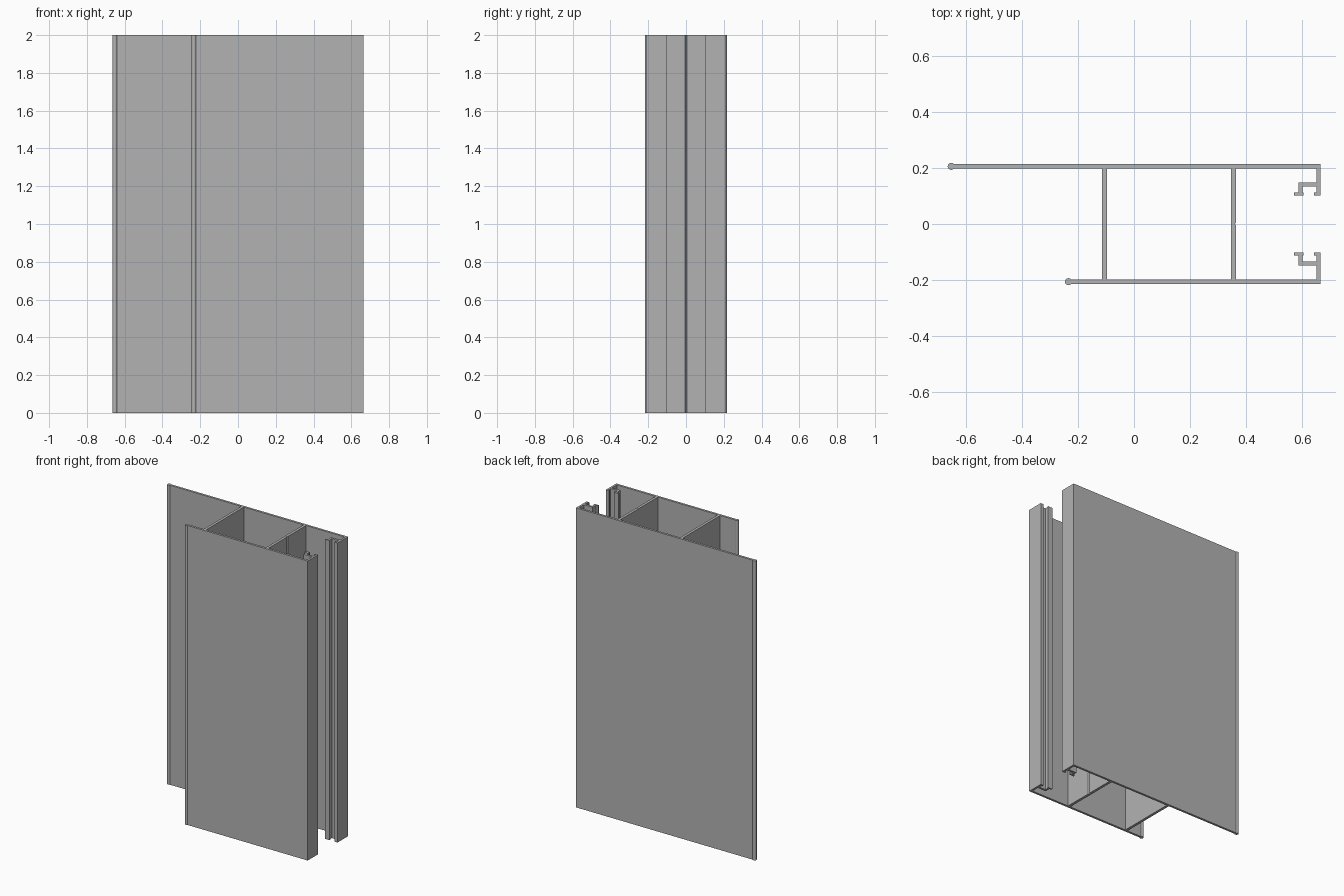
import bpy
import math

cube = bpy.data.objects.get("Cube")
if cube:
    bpy.data.objects.remove(cube, do_unlink=True)

HEIGHT = 2.0
OUT, INN = 0.213, 0.198            # outer and inner faces of the side walls
WEB_L, WEB_R, WEB_T = -0.114, 0.364, 0.018
BEAD_R = 0.0125


def bead(tip):
    """Rounded edge bead closing the free end of a wall."""
    cy, neck = (OUT + INN) / 2, math.asin((OUT - INN) / 2 / BEAD_R)
    steps = 14
    arc = []
    for i in range(steps + 1):
        a = -neck - (2 * math.pi - 2 * neck) * i / steps
        arc.append((tip + BEAD_R + BEAD_R * math.cos(a), cy + BEAD_R * math.sin(a)))
    return arc


# Hooked track along the open edge: flange, lip, shelf, leg and foot
track = [(0.664, OUT), (0.664, 0.102), (0.641, 0.102), (0.641, 0.112),
         (0.65, 0.112), (0.65, 0.134), (0.6, 0.134), (0.6, 0.112),
         (0.604, 0.112), (0.604, 0.102), (0.571, 0.102), (0.571, 0.112),
         (0.587, 0.112), (0.587, 0.148), (0.65, 0.148), (0.65, INN)]


def half(tip):
    """One side of the section, from the left web round to the right web."""
    return [(WEB_L, INN)] + bead(tip) + track + [(WEB_R, INN), (WEB_R, 0.006)]


# Long back wall, small groove in the right web, short mirrored front wall
outline = half(-0.664) + [(WEB_R - 0.005, 0)]
outline += [(x, -y) for x, y in reversed(half(-0.246))]

# Closed chamber between the webs
x0, x1 = WEB_L + WEB_T, WEB_R - WEB_T
chamber = [(x0, -INN), (x1, -INN), (x1, INN), (x0, INN)]

# Extrude the filled section
curve = bpy.data.curves.new("extruded_section", "CURVE")
curve.dimensions = "2D"
curve.fill_mode = "BOTH"
curve.extrude = HEIGHT / 2
for loop in (outline, chamber):
    spline = curve.splines.new("POLY")
    spline.points.add(len(loop) - 1)
    for point, (x, y) in zip(spline.points, loop):
        point.co = (x, y, 0, 1)
    spline.use_cyclic_u = True

profile = bpy.data.objects.new("extruded_frame_profile", curve)
bpy.context.collection.objects.link(profile)
profile.location.z = HEIGHT / 2

# Plain grey metal
grey = bpy.data.materials.new("plain_grey")
grey.use_nodes = True
colour = (0.45, 0.45, 0.45, 1)
grey.diffuse_color = colour
grey.node_tree.nodes["Principled BSDF"].inputs["Base Color"].default_value = colour
curve.materials.append(grey)

# Turn it into a mesh with welded edges and crisp corners
bpy.ops.object.select_all(action="DESELECT")
profile.select_set(True)
bpy.context.view_layer.objects.active = profile
bpy.ops.object.convert(target="MESH")
bpy.ops.object.mode_set(mode="EDIT")
bpy.ops.mesh.select_all(action="SELECT")
bpy.ops.mesh.remove_doubles(threshold=0.0001)
bpy.ops.mesh.normals_make_consistent(inside=False)
bpy.ops.object.mode_set(mode="OBJECT")
bpy.ops.object.shade_smooth_by_angle(angle=math.radians(30))
